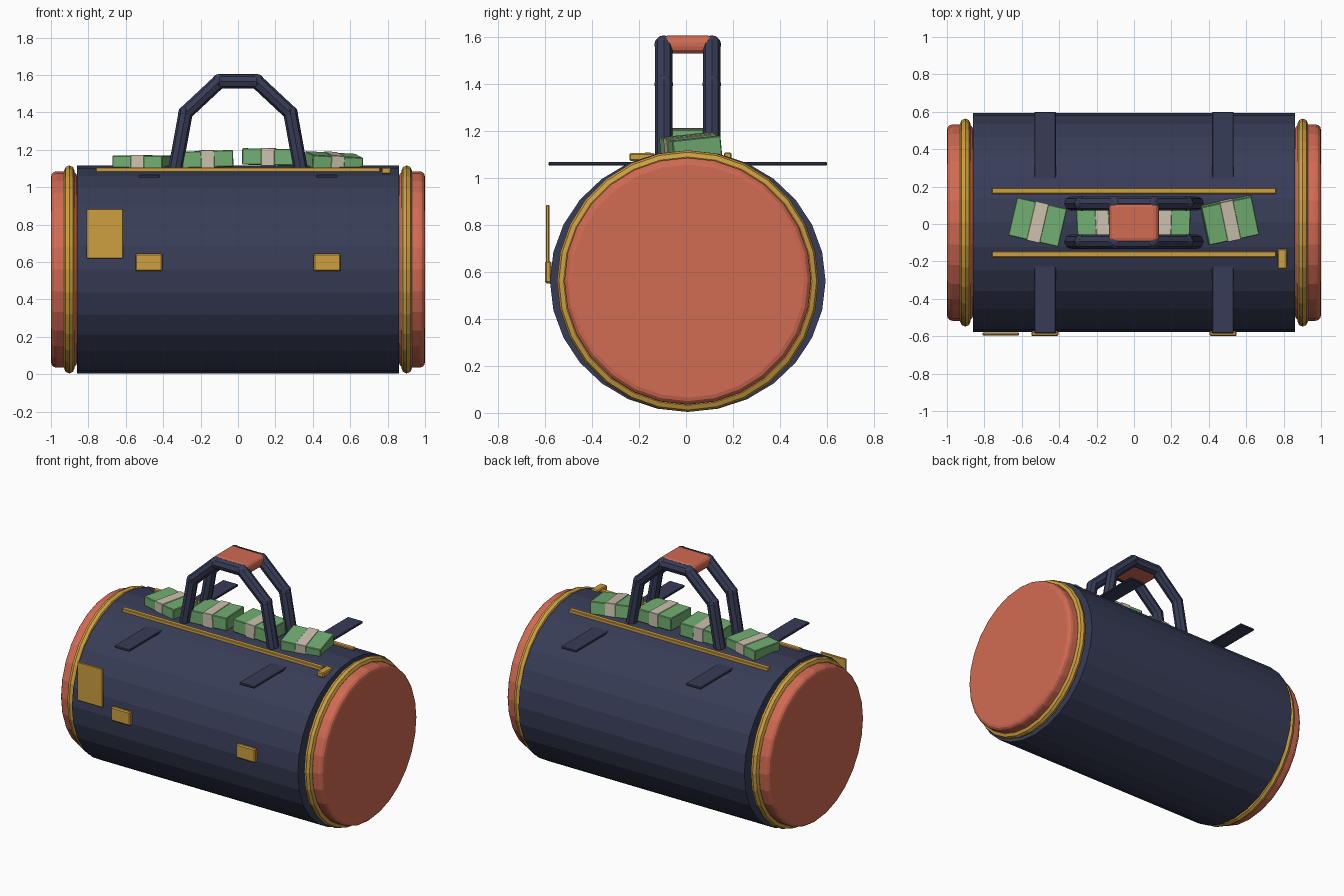
import bpy
import bmesh
from math import radians, pi
from mathutils import Matrix, Vector, Euler

old = bpy.data.objects.get("Cube")
if old:
    bpy.data.objects.remove(old, do_unlink=True)

CY, CZ = 0.0075, 0.56   # axis of the bag
SIDES = 28


def material(name, r, g, b):
    m = bpy.data.materials.new(name)
    m.use_nodes = True
    m.diffuse_color = (r, g, b, 1)
    m.node_tree.nodes["Principled BSDF"].inputs["Base Color"].default_value = (r, g, b, 1)
    return m


navy = material("navy canvas", 0.039, 0.046, 0.095)
coral = material("coral leather", 0.64, 0.145, 0.085)
gold = material("gold metal", 0.61, 0.35, 0.053)
green = material("note green", 0.17, 0.43, 0.17)
cream = material("paper cream", 0.61, 0.54, 0.43)


def finish(bm, name, mat, bevel=0, segments=1):
    mesh = bpy.data.meshes.new(name)
    bmesh.ops.recalc_face_normals(bm, faces=bm.faces)
    bm.to_mesh(mesh)
    bm.free()
    mesh.materials.append(mat)
    ob = bpy.data.objects.new(name, mesh)
    bpy.context.collection.objects.link(ob)
    if bevel:
        mod = ob.modifiers.new("Bevel", 'BEVEL')
        mod.width, mod.segments = bevel, segments
        mod.limit_method = 'ANGLE'
        mod.angle_limit = radians(40)
    return ob


def box(name, mat, center, size, bevel=0, segments=1, rot=(0, 0, 0)):
    bm = bmesh.new()
    bmesh.ops.create_cube(bm, size=1, matrix=Matrix.Diagonal((*size, 1)))
    ob = finish(bm, name, mat, bevel, segments)
    ob.location = center
    ob.rotation_euler = [radians(a) for a in rot]
    return ob


def drum(name, mat, x, length, ry, rz, bevel=0):
    """Cylinder lying along x."""
    bm = bmesh.new()
    bmesh.ops.create_cone(bm, cap_ends=True, segments=SIDES, radius1=1, radius2=1, depth=length)
    bm.transform(Matrix.Diagonal((1, ry, rz, 1)) @ Matrix.Rotation(pi / 2, 4, 'Y'))
    ob = finish(bm, name, mat, bevel, 3)
    ob.location = (x, CY, CZ)
    return ob


def ring(name, mat, x, major, minor, steps=8):
    """Torus around the x axis, spun from a small circle."""
    bm = bmesh.new()
    circle = bmesh.ops.create_circle(bm, segments=steps, radius=minor,
                                     matrix=Matrix.Translation((0, 0, major)) @ Matrix.Rotation(pi / 2, 4, 'X'))
    bmesh.ops.spin(bm, geom=circle["verts"] + bm.edges[:], cent=(0, 0, 0), axis=(1, 0, 0),
                   angle=2 * pi, steps=SIDES)
    bmesh.ops.remove_doubles(bm, verts=bm.verts, dist=0.0005)
    ob = finish(bm, name, mat)
    ob.location = (x, CY, CZ)


def tube(name, mat, points, radius):
    """Octagonal rods joined by small balls."""
    bm = bmesh.new()
    for a, b in zip(points, points[1:]):
        d = b - a
        turn = Vector((0, 0, 1)).rotation_difference(d).to_matrix().to_4x4()
        bmesh.ops.create_cone(bm, cap_ends=True, segments=8, radius1=radius, radius2=radius,
                              depth=d.length, matrix=Matrix.Translation((a + b) / 2) @ turn)
    for p in points[1:-1]:
        bmesh.ops.create_uvsphere(bm, u_segments=8, v_segments=6, radius=radius * 1.06,
                                  matrix=Matrix.Translation(p))
    finish(bm, name, mat)


# Bag body, end caps and piping
drum("bag_body", navy, 0, 1.72, 0.586, 0.556)
for side, s in (("left", 1), ("right", -1)):
    drum(side + "_end_cap", coral, s * 0.93, 0.14, 0.525, 0.525, 0.03)
    ring(side + "_piping", gold, s * 0.902, 0.528, 0.028)

    # Straps and front buckles
    box(side + "_strap", navy, (s * 0.475, CY, 1.059), (0.115, 1.185, 0.016), 0.004)
    box(side + "_buckle", gold, (s * 0.476, -0.586, 0.598), (0.145, 0.028, 0.095), 0.007)

# Front patch
box("front_patch", gold, (-0.712, -0.588, 0.752), (0.195, 0.014, 0.265), 0.003)

# Zippers and pull
for name, s in (("back", 1), ("front", -1)):
    box(name + "_zipper", gold, (0, CY + s * 0.17, 1.091), (1.52, 0.032, 0.03), 0.004)
    # Handles
    half = [(0.338, 1.08), (0.28, 1.397), (0.1, 1.565)]
    path = [(-x, z) for x, z in half] + [(x, z) for x, z in reversed(half)]
    tube(name + "_handle", navy, [Vector((x, CY + s * 0.102, z)) for x, z in path], 0.038)
box("zipper_pull", gold, (0.793, -0.187, 1.088), (0.052, 0.108, 0.034), 0.006)

# Grip joining both handles
box("handle_grip", coral, (0, CY, 1.566), (0.265, 0.225, 0.078), 0.03, 3)

# Bundles of notes with paper bands: center and rotation
bundles = [
    ((-0.515, 0.01, 1.125), (0, 0, -13)),
    ((-0.168, 0.01, 1.15), (0, -2, 3)),
    ((0.163, 0.01, 1.162), (0, 1, -2)),
    ((0.512, 0.02, 1.131), (6, 3, 12)),
]
for i, (center, rot) in enumerate(bundles, 1):
    box(f"note_bundle_{i}", green, center, (0.275, 0.21, 0.088), 0.004, 1, rot)
    box(f"paper_band_{i}", cream, center, (0.072, 0.216, 0.096), 0.002, 1, rot)
